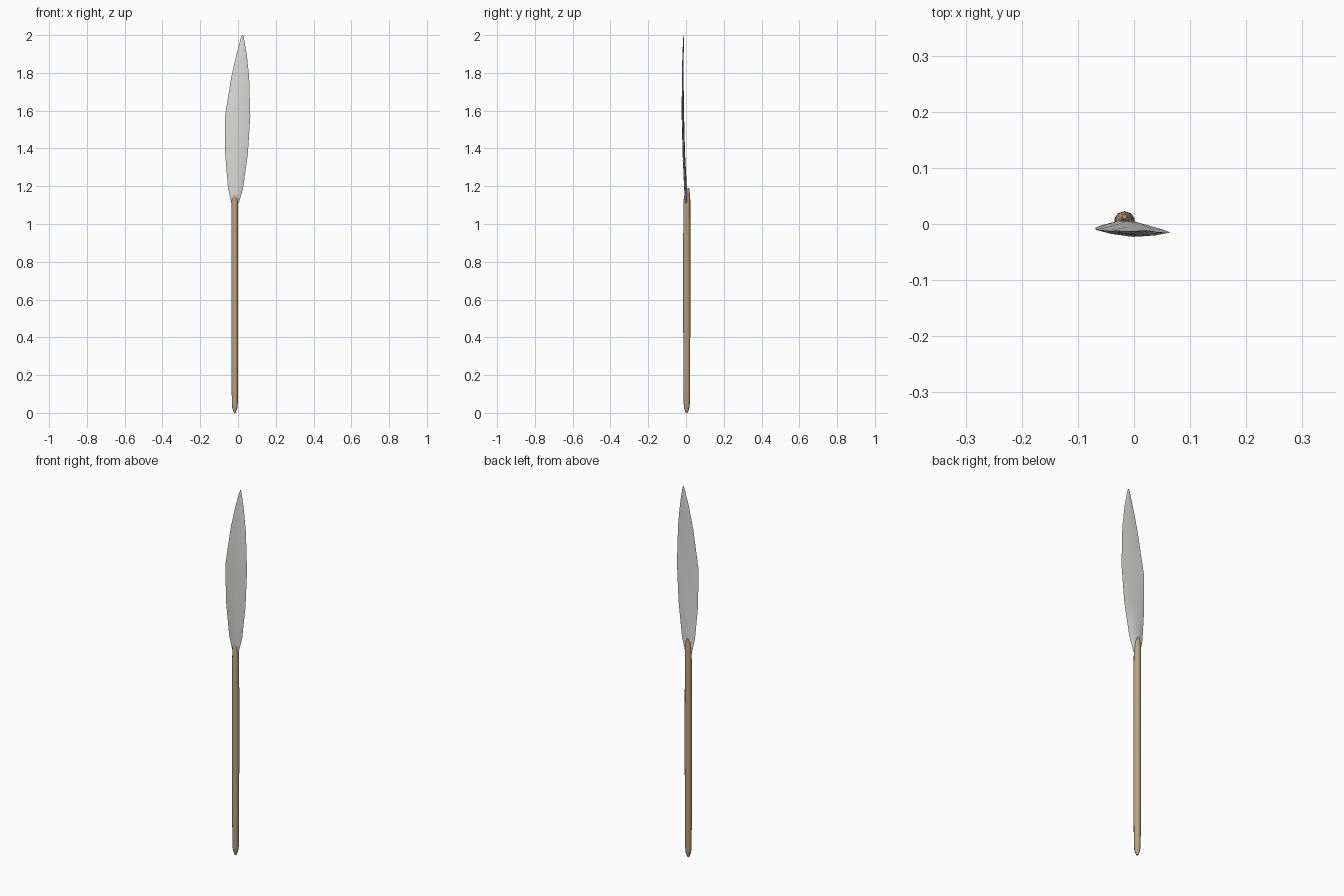
import bpy, bmesh, math

if "Cube" in bpy.data.objects:
    bpy.data.objects.remove(bpy.data.objects["Cube"])


def material(name, rgb):
    m = bpy.data.materials.new(name)
    m.diffuse_color = (*rgb, 1)
    m.use_nodes = True
    m.node_tree.nodes["Principled BSDF"].inputs["Base Color"].default_value = m.diffuse_color
    return m


def loft(name, rings, mat, angle):
    """Skin a stack of equal-length rings and close both ends."""
    bm = bmesh.new()
    loops = [[bm.verts.new(p) for p in ring] for ring in rings]
    n = len(loops[0])
    for a, b in zip(loops, loops[1:]):
        for i in range(n):
            j = (i + 1) % n
            bm.faces.new((a[i], a[j], b[j], b[i]))
    bm.faces.new(loops[0][::-1])
    bm.faces.new(loops[-1])
    bmesh.ops.recalc_face_normals(bm, faces=bm.faces)
    me = bpy.data.meshes.new(name)
    bm.to_mesh(me)
    bm.free()
    ob = bpy.data.objects.new(name, me)
    bpy.context.collection.objects.link(ob)
    me.materials.append(mat)
    bpy.context.view_layer.objects.active = ob
    ob.select_set(True)
    bpy.ops.object.shade_smooth_by_angle(angle=math.radians(angle))
    ob.select_set(False)
    return ob


# Wooden shaft: height, radius, centre y
profile = [(0.0, 0.005, 0.004), (0.025, 0.014, 0.004), (0.05, 0.0165, 0.004),
           (0.2, 0.018, 0.004), (0.6, 0.019, 0.004), (1.0, 0.0185, 0.004),
           (1.13, 0.0175, 0.005), (1.165, 0.013, 0.007), (1.19, 0.004, 0.013)]
shaft_rings = [[(-0.017 + r * math.cos(t), y + r * math.sin(t), z)
                for t in [math.tau * (i + 0.5) / 10 for i in range(10)]]
               for z, r, y in profile]
loft("shaft", shaft_rings, material("wood", (0.48, 0.36, 0.22)), 50)

# Blade: height, left x, right x, left-edge y, right-edge y, front y, back y
stations = [(1.11, -0.035, 0.004, 0.001, 0.001, -0.005, 0.009),
            (1.19, -0.053, 0.027, -0.001, -0.003, -0.010, 0.005),
            (1.37, -0.068, 0.052, -0.006, -0.010, -0.018, -0.005),
            (1.57, -0.069, 0.065, -0.010, -0.015, -0.023, -0.012),
            (1.78, -0.035, 0.059, -0.013, -0.016, -0.022, -0.013),
            (1.90, -0.008, 0.046, -0.013, -0.015, -0.019, -0.012),
            (1.98, 0.014, 0.032, -0.012, -0.013, -0.015, -0.011),
            (2.0, 0.022, 0.027, -0.012, -0.012, -0.013, -0.011)]


def lens(z, xl, xr, yl, yr, front, back):
    ring = []
    for steps, mid in (((0, .2, .5, .8), front), ((1, .8, .5, .2), back)):
        for t in steps:
            edge = yl + (yr - yl) * t
            bulge = 1 - abs(2 * t - 1) ** 1.8
            ring.append((xl + (xr - xl) * t,
                         edge + (mid - (yl + yr) / 2) * bulge, z))
    return ring


loft("blade", [lens(*s) for s in stations], material("steel", (0.72, 0.73, 0.70)), 60)
